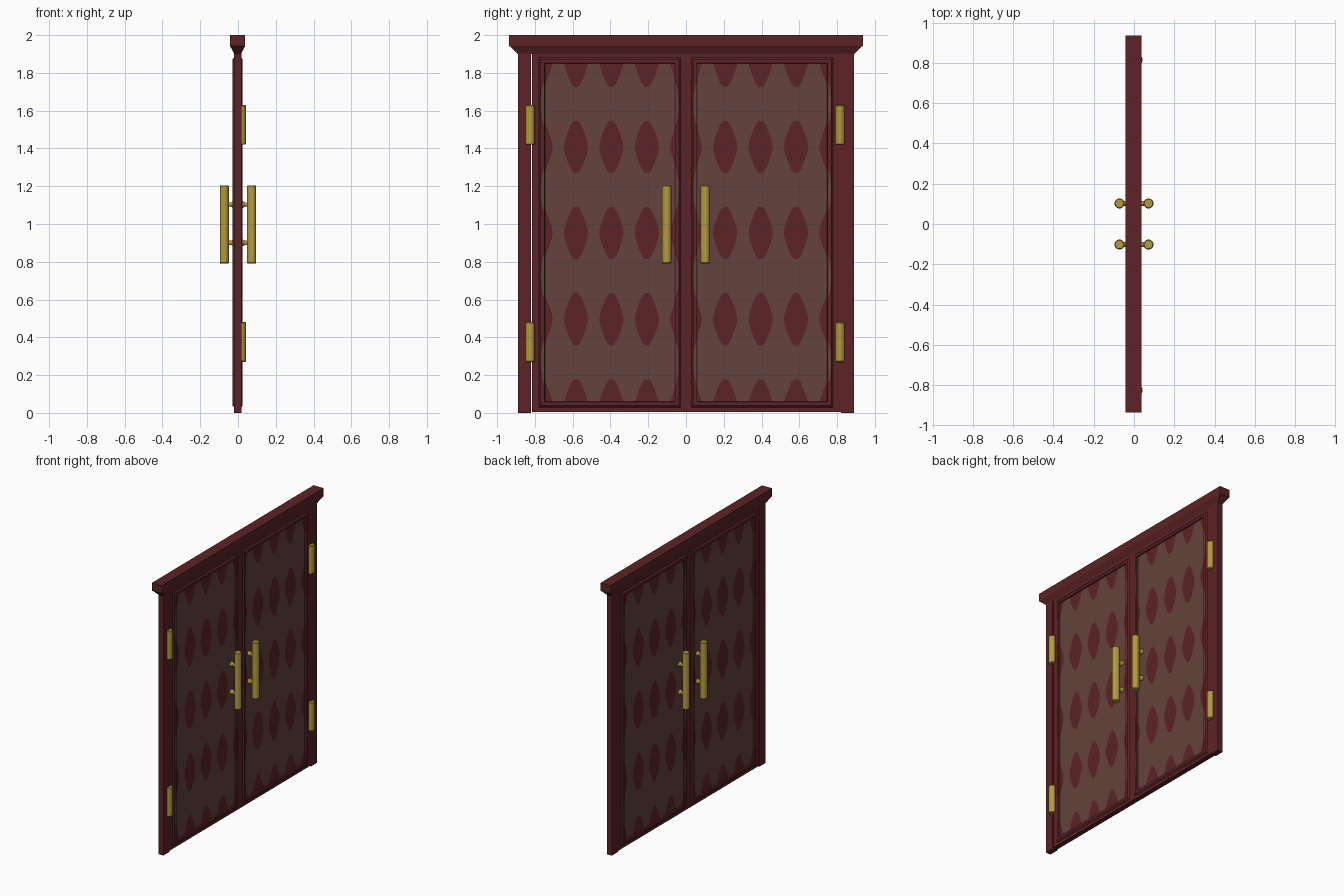
import bpy, bmesh, math
from mathutils import Vector, Matrix

if "Cube" in bpy.data.objects:
    bpy.data.objects.remove(bpy.data.objects["Cube"])

def material(name, rgb):
    m = bpy.data.materials.new(name)
    m.diffuse_color = (*rgb, 1)
    m.use_nodes = True
    m.node_tree.nodes["Principled BSDF"].inputs["Base Color"].default_value = m.diffuse_color
    return m

RED = material("dark red wood", (0.107, 0.017, 0.018))
PALE = material("dusty brown", (0.130, 0.055, 0.045))
BRASS = material("brass", (0.46, 0.33, 0.045))
XC = -0.002          # centre plane of the doors
SLAB, RIM = 0.018, 0.027
Z0, Z1 = 0.06, 1.85  # panel height range

def finish(name, bm, mat, fix=True):
    if fix:
        bmesh.ops.recalc_face_normals(bm, faces=bm.faces)
    me = bpy.data.meshes.new(name)
    bm.to_mesh(me)
    bm.free()
    me.materials.append(mat)
    ob = bpy.data.objects.new(name, me)
    bpy.context.collection.objects.link(ob)
    return ob

def box(name, y0, y1, z0, z1, hx, mat):
    bm = bmesh.new()
    bmesh.ops.create_cube(bm, size=1, matrix=Matrix.Translation((XC, (y0 + y1) / 2, (z0 + z1) / 2))
                          @ Matrix.Diagonal((2 * hx, y1 - y0, z1 - z0, 1)))
    return finish(name, bm, mat)

def rings(name, loops, mat, caps=True):
    """Skin a series of equal-length point loops."""
    bm = bmesh.new()
    vs = [[bm.verts.new(p) for p in lp] for lp in loops]
    n = len(vs[0])
    for a, b in zip(vs, vs[1:]):
        for i in range(n):
            bm.faces.new((a[i], a[(i + 1) % n], b[(i + 1) % n], b[i]))
    if caps:
        bm.faces.new(vs[0])
        bm.faces.new(vs[-1])
    return finish(name, bm, mat)

def lathe(name, profile, origin, axis, mat, n=12):
    """Round part from (radius, distance) pairs along an axis."""
    q = Vector((0, 0, 1)).rotation_difference(Vector(axis))
    loops = [[Vector(origin) + q @ Vector((r * math.cos(2 * math.pi * (i + .5) / n),
                                           r * math.sin(2 * math.pi * (i + .5) / n), t))
              for i in range(n)] for r, t in profile]
    return rings(name, loops, mat)

def flats(name, outlines, x, side, mat):
    """Flat painted shapes (y, z outlines) facing +x or -x."""
    bm = bmesh.new()
    for pts in outlines:
        clean = []
        for p in pts:
            if not clean or (Vector(p) - Vector(clean[-1])).length > 1e-4:
                clean.append(p)
        if (Vector(clean[0]) - Vector(clean[-1])).length < 1e-4:
            clean.pop()
        if len(clean) < 3:
            continue
        f = bm.faces.new([bm.verts.new((XC + side * x, y, z)) for y, z in clean])
        f.normal_update()
        if f.normal.x * side < 0:
            f.normal_flip()
    return finish(name, bm, mat, fix=False)

def clip(pts, y0, y1):
    return [(min(max(y, y0), y1), min(max(z, Z0), Z1)) for y, z in pts]

def lozenge(cy, cz):
    q = [(0.064, 0), (0.060, 0.03), (0.045, 0.075), (0.028, 0.115), (0.012, 0.138)]
    right = [(u, -v) for u, v in reversed(q[1:])] + q
    return [(cy + u, cz + v) for u, v in right] + [(cy - u, cz - v) for u, v in right]

def oval(cy, cz, ry, rz, n=20):
    return [(cy + ry * math.cos(2 * math.pi * i / n), cz + rz * math.sin(2 * math.pi * i / n)) for i in range(n)]

ROWS = [0.04 + 0.456 * i for i in range(5)]
MIDROWS = [r + 0.228 for r in ROWS[:4]]

for s, label in ((-1, "left"), (1, "right")):
    # frame post and door leaf
    box(label + "_frame_post", *sorted((s * 0.82, s * 0.89)), 0, 1.905, 0.02, RED)
    box(label + "_door_leaf", *sorted((0, s * (0.815 if s < 0 else 0.82))), 0.006, 1.905, SLAB, RED)
    y0, y1 = sorted((s * 0.06, s * 0.747))
    cols = [s * (0.02 + 0.1875 * i) for i in range(5)]
    for side, face in ((1, "outer"), (-1, "inner")):
        tag = label + "_" + face
        # raised moulding round the panel
        prof = [(0.032, SLAB - 0.002), (0.032, SLAB), (0.022, RIM), (0.003, RIM), (0, SLAB - 0.002)]
        rings(tag + "_moulding", [[(XC + side * x, y, z) for y, z in
              ((y0 - d, Z0 - d), (y1 + d, Z0 - d), (y1 + d, Z1 + d), (y0 - d, Z1 + d))]
              for d, x in prof], RED, caps=False)
        # pale panel with dark lozenges
        flats(tag + "_panel", [[(y0, Z0), (y1, Z0), (y1, Z1), (y0, Z1)]], SLAB + 0.0008, side, PALE)
        flats(tag + "_lozenges", [clip(lozenge(cy, cz), y0, y1) for cy in cols for cz in ROWS],
              SLAB + 0.0016, side, RED)
        # pale patches spilling on to the moulding
        spill = []
        for cz in MIDROWS:
            spill.append(clip(oval(y0 - 0.003, cz, 0.018, 0.11), y0 - 0.022, y0 - 0.003))
            spill.append(clip(oval(y1 + 0.003, cz, 0.018, 0.11), y1 + 0.003, y1 + 0.022))
        flats(tag + "_moulding_patches", spill, RIM + 0.0005, side, PALE)
        # pull handle and its two posts
        hy = s * 0.102
        lathe(tag + "_handle", [(0.021, 0.79), (0.025, 0.795), (0.025, 1.2), (0.021, 1.205)],
              (side * 0.072, hy, 0), (0, 0, 1), BRASS)
        for z in (0.9, 1.103):
            lathe(tag + "_handle_post", [(0.019, 0.012), (0.018, 0.026), (0.012, 0.036), (0.012, 0.06)],
                  (0, hy, z), (side, 0, 0), BRASS)
    # hinge barrels on one side only
    for z in (0.27, 1.42):
        lathe(label + "_hinge", [(0.022, 0), (0.025, 0.004), (0.025, 0.206), (0.022, 0.21)],
              (0.018, -0.825 if s < 0 else 0.815, z), (0, 0, 1), BRASS)

# cornice with tapered underside
rings("cornice", [[(XC + a * hx, b * hy, z) for a, b in ((-1, -1), (1, -1), (1, 1), (-1, 1))]
      for hx, hy, z in ((0.018, 0.89, 1.9), (0.036, 0.925, 1.935), (0.04, 0.936, 1.942), (0.04, 0.936, 2.0))], RED)
